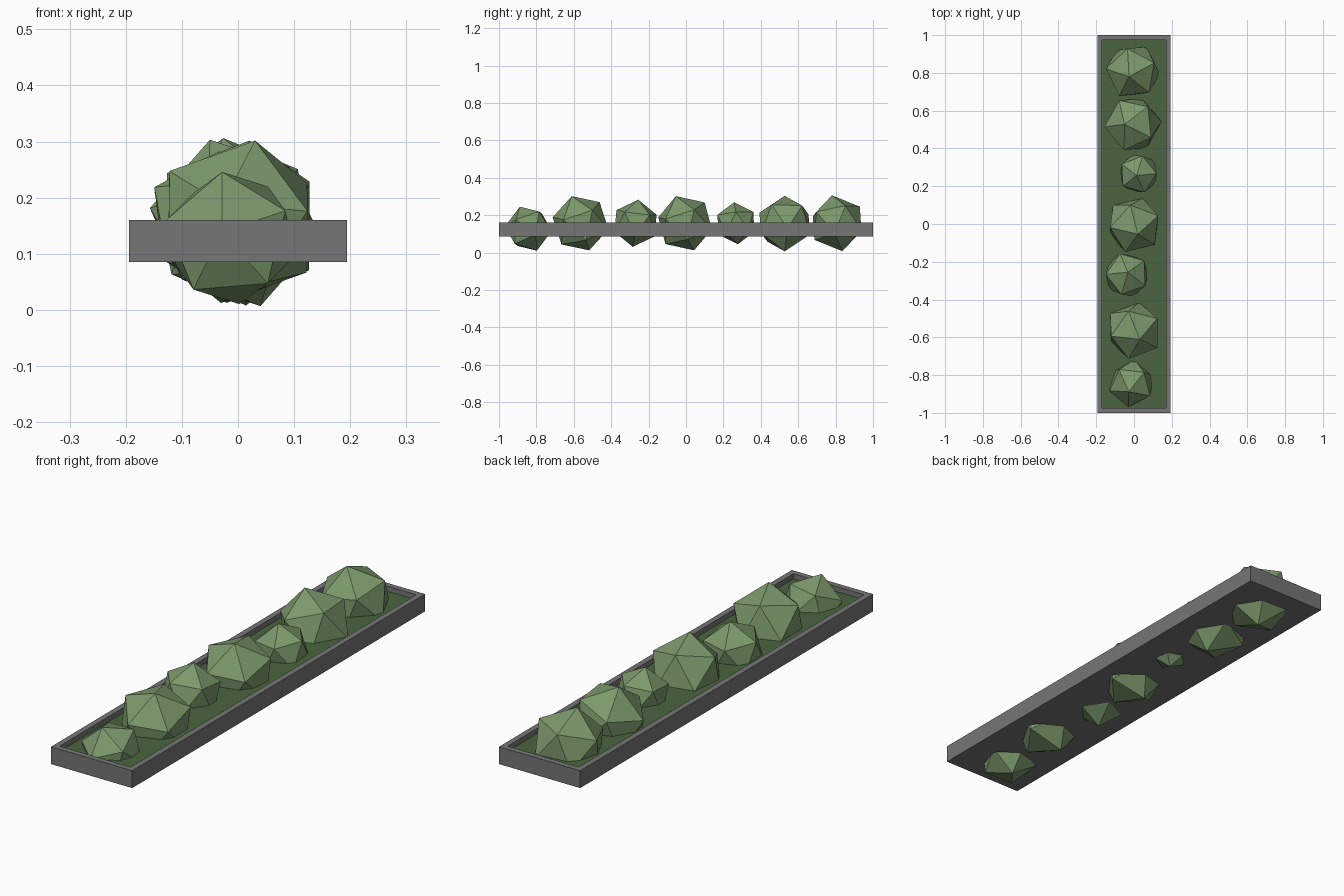
import bpy, bmesh
from mathutils import Vector, Matrix

if "Cube" in bpy.data.objects:
    bpy.data.objects.remove(bpy.data.objects["Cube"])


def material(name, rgb):
    m = bpy.data.materials.new(name)
    m.diffuse_color = (*rgb, 1)
    m.use_nodes = True
    m.node_tree.nodes["Principled BSDF"].inputs["Base Color"].default_value = m.diffuse_color
    return m


def finish(bm, name, *mats):
    mesh = bpy.data.meshes.new(name)
    bm.to_mesh(mesh)
    bm.free()
    obj = bpy.data.objects.new(name, mesh)
    bpy.context.collection.objects.link(obj)
    for m in mats:
        mesh.materials.append(m)
    return obj


leaf = material("leaf_green", (0.20, 0.32, 0.15))
soil = material("soil_green", (0.07, 0.13, 0.05))
stone = material("stone_grey", (0.18, 0.18, 0.18))

# planter tray: box with a recessed planting bed
W, L, Z0, Z1, RIM, DEPTH = 0.388, 2.0, 0.085, 0.16, 0.035, 0.022
bm = bmesh.new()
bmesh.ops.create_cube(bm, size=1, matrix=Matrix.Translation((0, 0, (Z0 + Z1) / 2))
                      @ Matrix.Diagonal((W, L, Z1 - Z0, 1)))
bm.normal_update()
bed = max(bm.faces, key=lambda f: f.normal.z)
bmesh.ops.inset_region(bm, faces=[bed], thickness=RIM)
bed = bmesh.ops.extrude_discrete_faces(bm, faces=[bed])["faces"][0]
bmesh.ops.translate(bm, verts=bed.verts, vec=(0, 0, -DEPTH))
bed.material_index = 1
finish(bm, "planter_tray", stone, soil)


def frame(a, b):
    """Orthonormal axes with z along a and x towards b."""
    z = Vector(a).normalized()
    x = (Vector(b) - z * Vector(b).dot(z)).normalized()
    return Matrix((x, z.cross(x), z)).transposed()


def bush(i, centre, radius, apex, side):
    """Icosahedron turned so one corner points to apex and the next towards side."""
    bm = bmesh.new()
    bmesh.ops.create_icosphere(bm, subdivisions=1, radius=radius)
    top = max(bm.verts, key=lambda v: v.co.z)
    nxt = top.link_edges[0].other_vert(top)
    turn = frame(apex, side) @ frame(top.co, nxt.co).transposed()
    bmesh.ops.transform(bm, matrix=Matrix.Translation(centre) @ turn.to_4x4(), verts=bm.verts)
    finish(bm, f"bush_{i}", leaf)


# row of low-poly bushes: centre, radius, top corner direction, next corner direction
BUSHES = [
    ((-0.013, -0.843, 0.128), 0.127, (-0.015, -0.045, 0.117), (0.075, 0.07, 0.08)),
    ((0.0, -0.564, 0.157), 0.155, (0.03, -0.046, 0.143), (-0.03, 0.105, 0.116)),
    ((-0.038, -0.27, 0.157), 0.127, (0.005, 0.014, 0.118), (-0.03, -0.105, 0.088)),
    ((0.0, -0.005, 0.157), 0.154, (0.02, -0.048, 0.143), (-0.02, 0.107, 0.107)),
    ((0.024, 0.267, 0.157), 0.113, (-0.01, -0.01, 0.11), (0.02, 0.09, 0.075)),
    ((-0.005, 0.528, 0.155), 0.155, (-0.045, 0.0, 0.148), (0.08, 0.095, 0.1)),
    ((-0.006, 0.808, 0.157), 0.153, (-0.02, -0.027, 0.146), (-0.03, 0.128, 0.093)),
]
for i, spec in enumerate(BUSHES, 1):
    bush(i, *spec)
